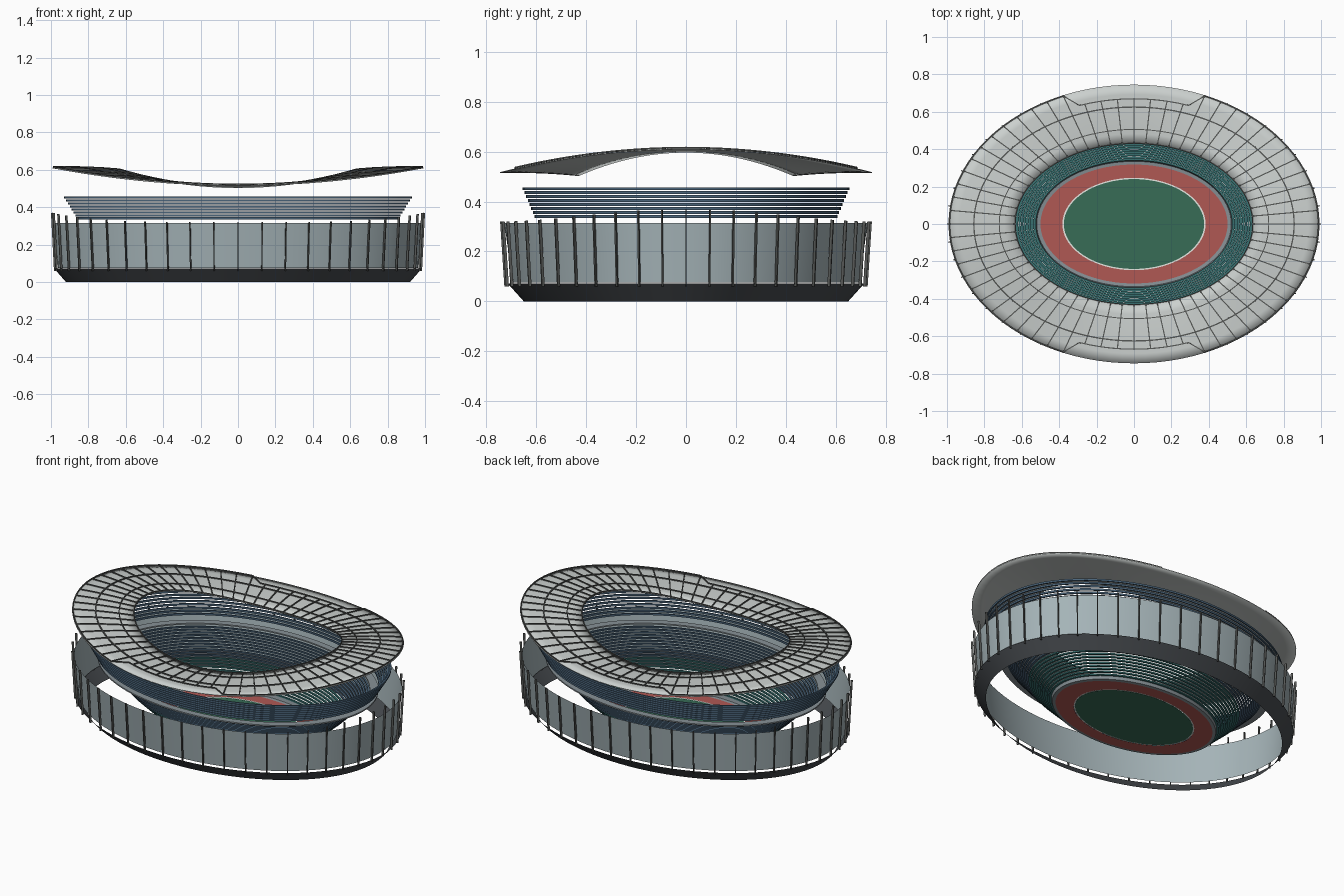
import bpy, bmesh, math
from mathutils import Vector

if "Cube" in bpy.data.objects:
    bpy.data.objects.remove(bpy.data.objects["Cube"], do_unlink=True)

SEGS = 96
TAU = math.tau


def material(name, srgb):
    rgb = [((c / 255 + 0.055) / 1.055) ** 2.4 for c in srgb] + [1]
    m = bpy.data.materials.new(name)
    m.use_nodes = True
    m.diffuse_color = rgb
    m.node_tree.nodes["Principled BSDF"].inputs["Base Color"].default_value = rgb
    return m


roof_grey = material("roof pale grey", (203, 208, 206))
wall_grey = material("wall blue grey", (165, 180, 184))
dark_grey = material("base charcoal", (70, 74, 78))
steel = material("steel dark grey", (86, 88, 86))
seat_blue = material("seat blue", (74, 100, 122))
seat_teal = material("seat teal", (56, 112, 112))
deck_grey = material("concourse grey", (135, 145, 150))
track_red = material("track red", (176, 88, 84))
field_green = material("field green", (55, 108, 86))
line_white = material("line white", (235, 235, 230))


def finish(name, bm, mat, smooth=True):
    bmesh.ops.recalc_face_normals(bm, faces=bm.faces)
    mesh = bpy.data.meshes.new(name)
    bm.to_mesh(mesh)
    bm.free()
    mesh.materials.append(mat)
    ob = bpy.data.objects.new(name, mesh)
    bpy.context.collection.objects.link(ob)
    if smooth:
        bpy.ops.object.select_all(action='DESELECT')
        ob.select_set(True)
        bpy.context.view_layer.objects.active = ob
        bpy.ops.object.shade_smooth_by_angle(angle=math.radians(30))
    return ob


def loft(bm, profile, closed=False):
    """Sweep a profile of (x radius, y radius, z) around an ellipse."""
    loops = []
    for a, b, z in profile:
        loops.append([bm.verts.new((a * math.cos(TAU * i / SEGS), b * math.sin(TAU * i / SEGS), z))
                      for i in range(SEGS)])
    pairs = list(zip(loops, loops[1:]))
    if closed:
        pairs.append((loops[-1], loops[0]))
    for low, high in pairs:
        for i in range(SEGS):
            j = (i + 1) % SEGS
            bm.faces.new((low[i], low[j], high[j], high[i]))
    return loops


def ring(name, profile, mat, closed=False):
    bm = bmesh.new()
    loft(bm, profile, closed)
    return finish(name, bm, mat)


def disc(name, a, b, z, mat):
    bm = bmesh.new()
    verts = [bm.verts.new((a * math.cos(TAU * i / SEGS), b * math.sin(TAU * i / SEGS), z))
             for i in range(SEGS)]
    bm.faces.new(verts)
    return finish(name, bm, mat, False)


def beam(bm, points, width, height, side=None, loop=False):
    """Sweep a rectangular bar along a path."""
    pts = [Vector(p) for p in points]
    sections = []
    for i, p in enumerate(pts):
        if loop:
            along = pts[(i + 1) % len(pts)] - pts[i - 1]
        else:
            along = pts[min(i + 1, len(pts) - 1)] - pts[max(i - 1, 0)]
        s = (side or along.cross(Vector((0, 0, 1)))).normalized()
        u = s.cross(along).normalized()
        sections.append([bm.verts.new(p + s * width / 2 * x + u * height / 2 * y)
                         for x, y in ((-1, -1), (1, -1), (1, 1), (-1, 1))])
    pairs = list(zip(sections, sections[1:]))
    if loop:
        pairs.append((sections[-1], sections[0]))
    else:
        bm.faces.new(sections[0])
        bm.faces.new(sections[-1])
    for q, r in pairs:
        for k in range(4):
            m = (k + 1) % 4
            bm.faces.new((q[k], q[m], r[m], r[k]))


# Pitch, line and running track
disc("field", 0.375, 0.24, 0.02, field_green)
ring("field_line", [(0.375, 0.24, 0.021), (0.383, 0.247, 0.021)], line_white)
ring("running_track", [(0.383, 0.247, 0.02), (0.50, 0.318, 0.02)], track_red)
ring("track_border", [(0.50, 0.318, 0.02), (0.52, 0.335, 0.022), (0.525, 0.34, 0.04)], deck_grey)


# Stands made of separate stepped rows
def tier(name, start, end, rows, mat):
    bm = bmesh.new()
    step = [(e - s) / rows for s, e in zip(start, end)]
    for i in range(rows):
        a, b, z = (s + d * i for s, d in zip(start, step))
        a2, b2, z2 = a + step[0] * 0.95, b + step[1] * 0.95, z + step[2] * 0.7
        loft(bm, [(a, b, z), (a2, b2, z), (a2, b2, z2), (a, b, z2)], True)
    finish(name, bm, mat)


tier("lower_stand", (0.525, 0.34, 0.04), (0.66, 0.455, 0.16), 10, seat_teal)
tier("middle_stand", (0.66, 0.455, 0.16), (0.80, 0.56, 0.295), 11, seat_blue)
tier("upper_stand", (0.85, 0.60, 0.335), (0.93, 0.655, 0.462), 8, seat_blue)
ring("concourse", [(0.80, 0.56, 0.298), (0.85, 0.60, 0.298), (0.85, 0.60, 0.306), (0.80, 0.56, 0.306)],
     deck_grey, True)

# Flared base skirt and outer wall
ring("base_skirt", [(0.92, 0.65, 0), (0.983, 0.715, 0.072)], dark_grey)
ring("outer_wall", [(0.962, 0.695, 0.075), (0.983, 0.728, 0.315)], wall_grey)

# Leaning fins, taller towards the long ends
bm = bmesh.new()
FINS = 48
for i in range(FINS):
    t = TAU * i / FINS
    c, s = math.cos(t), math.sin(t)
    top = 0.32 + 0.05 * c ** 4
    beam(bm, [(0.978 * c, 0.722 * s, 0.06), (0.994 * c, 0.739 * s, top)], 0.006, 0.012,
         side=Vector((-0.99 * s, 0.735 * c, 0)))
finish("wall_fins", bm, steel, False)


# Saddle roof: f runs from the inner edge (0) to the outer edge (1)
def roof_point(t, f, lift=0):
    a, b = 0.635 + 0.357 * f, 0.43 + 0.315 * f
    z = 0.553 + 0.047 * math.cos(2 * t) + 0.012 * f + 0.02 * f * (1 - f)
    return a * math.cos(t), b * math.sin(t), z + lift


bm = bmesh.new()
BANDS = 6
grid = [[bm.verts.new(roof_point(TAU * i / SEGS, k / BANDS)) for i in range(SEGS)]
        for k in range(BANDS + 1)]
for inner, outer in zip(grid, grid[1:]):
    for i in range(SEGS):
        j = (i + 1) % SEGS
        bm.faces.new((inner[i], outer[i], outer[j], inner[j]))
roof = finish("roof_canopy", bm, roof_grey)
shell = roof.modifiers.new("thickness", 'SOLIDIFY')
shell.thickness = 0.004


# Roof framing stops short of the edge over the long sides
def frame_end(t):
    return 0.76 if abs(math.cos(t)) < 0.36 else 0.985


bm = bmesh.new()
RIBS = 64
for i in range(RIBS):
    t = TAU * i / RIBS
    beam(bm, [roof_point(t, frame_end(t) * k / 6, 0.004) for k in range(7)], 0.006, 0.006)
finish("roof_ribs", bm, steel, False)

bm = bmesh.new()
for f, width in ((0.0, 0.005), (0.24, 0.005), (0.62, 0.007)):
    beam(bm, [roof_point(TAU * i / SEGS, f, 0.004) for i in range(SEGS)], width, 0.006, loop=True)
beam(bm, [roof_point(TAU * i / SEGS, frame_end(TAU * i / SEGS), 0.004) for i in range(SEGS)],
     0.006, 0.006, loop=True)
finish("roof_hoops", bm, steel, False)
